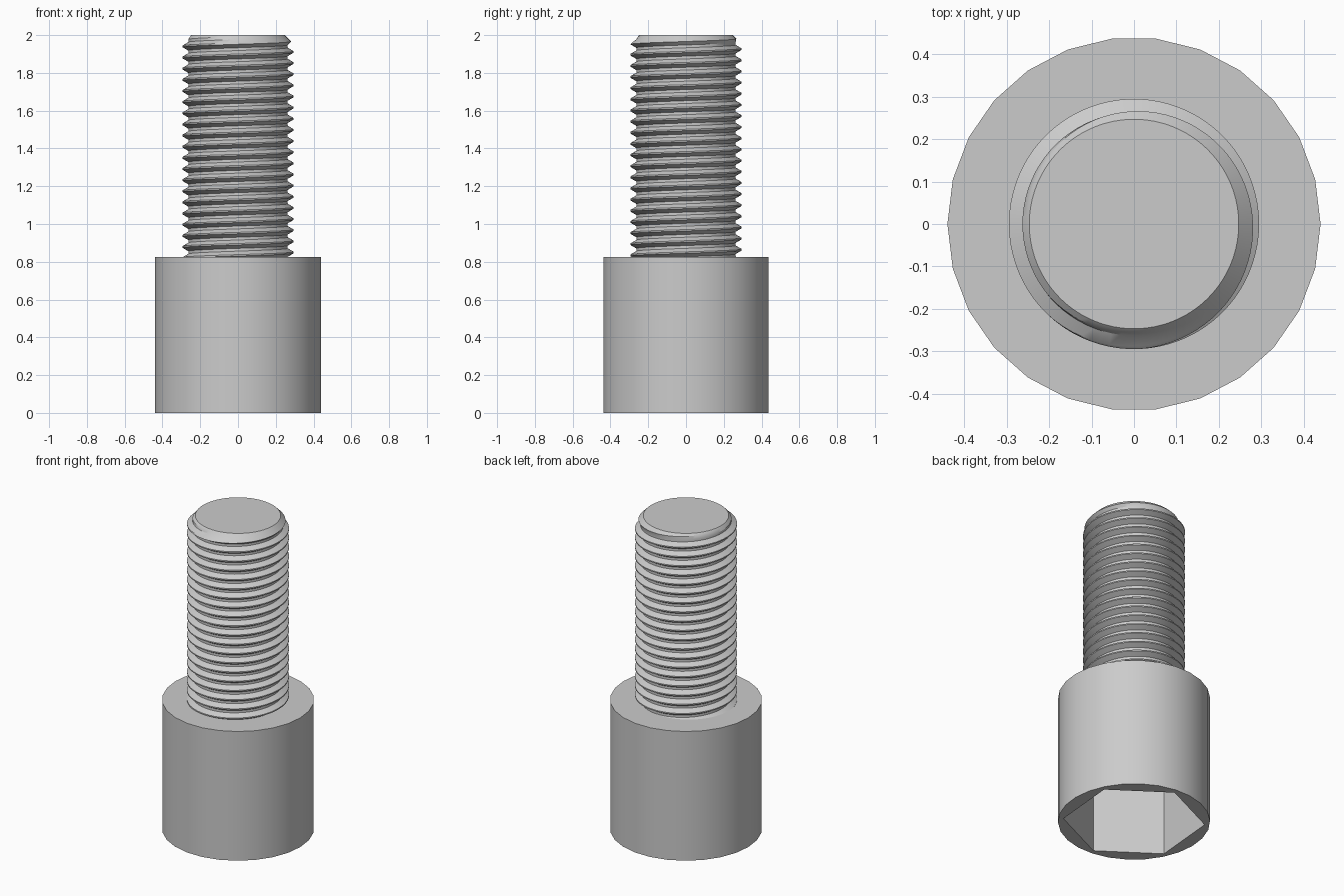
import bpy, bmesh, math

cube = bpy.data.objects.get("Cube")
if cube:
    bpy.data.objects.remove(cube, do_unlink=True)

HEAD_R, HEAD_H = 0.44, 0.825
SOCKET_R, SOCKET_DEPTH, SOCKET_TURN = 0.41, 0.55, math.radians(25)
THREAD_R, PITCH, TOP, TIP_R = 0.295, 0.059, 2.0, 0.247
ROOT_R = THREAD_R - 0.541 * PITCH
STEPS = 78

steel = bpy.data.materials.new("grey steel")
steel.use_nodes = True
colour = (0.6, 0.6, 0.6, 1)
steel.diffuse_color = colour
steel.node_tree.nodes["Principled BSDF"].inputs["Base Color"].default_value = colour


def finish(name, bm, angle):
    bmesh.ops.recalc_face_normals(bm, faces=bm.faces)
    mesh = bpy.data.meshes.new(name)
    bm.to_mesh(mesh)
    bm.free()
    mesh.materials.append(steel)
    obj = bpy.data.objects.new(name, mesh)
    bpy.context.collection.objects.link(obj)
    bpy.ops.object.select_all(action='DESELECT')
    obj.select_set(True)
    bpy.context.view_layer.objects.active = obj
    bpy.ops.object.shade_smooth_by_angle(angle=math.radians(angle))


def ring(bm, sides, radius, z, turn=0):
    return [bm.verts.new((radius * math.cos(turn + math.tau * i / sides),
                          radius * math.sin(turn + math.tau * i / sides), z))
            for i in range(sides)]


def wall(bm, low, high):
    n = len(low)
    for i in range(n):
        j = (i + 1) % n
        bm.faces.new((low[i], low[j], high[j], high[i]))


# Head: faceted cylinder with a hexagonal socket sunk into its base
bm = bmesh.new()
outer = ring(bm, 26, HEAD_R, 0)
upper = ring(bm, 26, HEAD_R, HEAD_H)
mouth = ring(bm, 6, SOCKET_R, 0, SOCKET_TURN)
floor = ring(bm, 6, SOCKET_R, SOCKET_DEPTH, SOCKET_TURN)
wall(bm, outer, upper)
wall(bm, mouth, floor)
bm.faces.new(upper)
bm.faces.new(floor)
rim = [e for e in bm.edges if all(v.co.z == 0 for v in e.verts)]
bmesh.ops.triangle_fill(bm, use_beauty=True, edges=rim, normal=(0, 0, -1))
finish("socket_head", bm, 30)

# Shank: right-handed helical thread, trimmed by a chamfer at the tip
bm = bmesh.new()
profile = [(-0.0625, THREAD_R), (0.0625, THREAD_R), (0.375, ROOT_R), (0.625, ROOT_R)]
start = 1.97 - 21 * PITCH
columns = []
for i in range(STEPS + 1):
    a = math.tau * i / STEPS
    column = []
    for turn in range(24):
        for offset, r in profile:
            z = min(start + PITCH * (turn + offset + i / STEPS), TOP)
            r = min(r, TIP_R + TOP - z)
            column.append(bm.verts.new((r * math.cos(a), r * math.sin(a), z)))
    columns.append(column)
for a, b in zip(columns, columns[1:]):
    for j in range(len(a) - 1):
        if min(a[j].co.z, b[j].co.z) < TOP:
            bm.faces.new((a[j], b[j], b[j + 1], a[j + 1]))
bmesh.ops.remove_doubles(bm, verts=bm.verts, dist=0.0001)
bmesh.ops.delete(bm, geom=[v for v in bm.verts if not v.link_faces], context='VERTS')
bm.faces.new(ring(bm, STEPS, TIP_R, TOP))
bmesh.ops.remove_doubles(bm, verts=bm.verts, dist=0.0001)
finish("threaded_shank", bm, 30)
